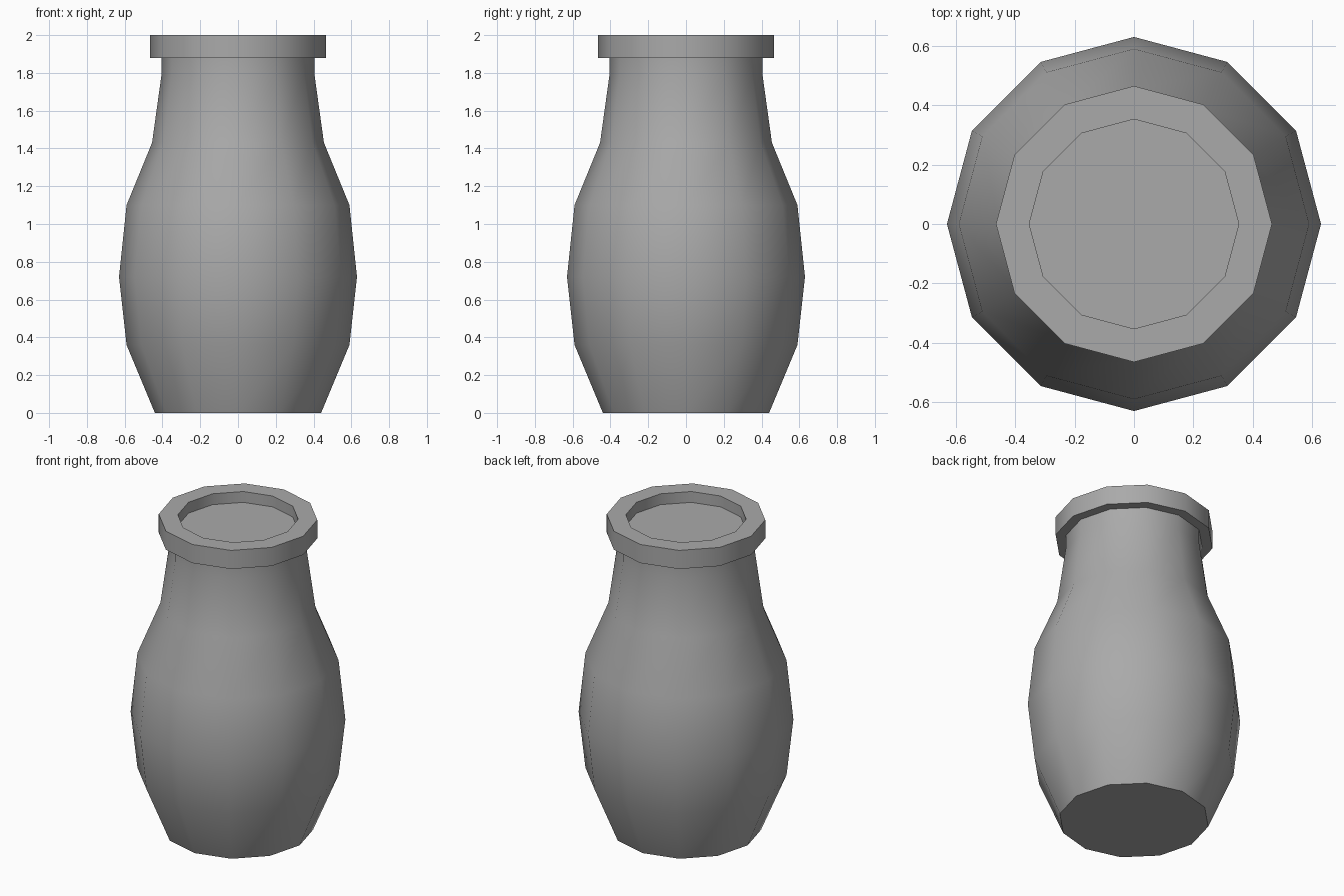
import bpy, bmesh, math

cube = bpy.data.objects.get("Cube")
if cube:
    bpy.data.objects.remove(cube, do_unlink=True)

SIDES = 12

grey = bpy.data.materials.new("plain grey")
grey.use_nodes = True
GREY = (0.4, 0.4, 0.4, 1)
grey.diffuse_color = GREY
grey.node_tree.nodes["Principled BSDF"].inputs["Base Color"].default_value = GREY


def lathe(name, profile, closed=False):
    """Turn an upward (radius, height) profile; cap both ends unless closed."""
    bm = bmesh.new()
    rings = []
    for r, z in profile:
        angles = [2 * math.pi * i / SIDES for i in range(SIDES)]
        rings.append([bm.verts.new((r * math.cos(a), r * math.sin(a), z)) for a in angles])
    pairs = list(zip(rings, rings[1:]))
    if closed:
        pairs.append((rings[-1], rings[0]))
    for low, high in pairs:
        for i in range(SIDES):
            j = (i + 1) % SIDES
            bm.faces.new((low[i], low[j], high[j], high[i]))
    if not closed:
        bm.faces.new(rings[0][::-1])
        bm.faces.new(rings[-1])
    bmesh.ops.recalc_face_normals(bm, faces=bm.faces)
    mesh = bpy.data.meshes.new(name)
    bm.to_mesh(mesh)
    bm.free()
    mesh.materials.append(grey)
    obj = bpy.data.objects.new(name, mesh)
    bpy.context.collection.objects.link(obj)
    bpy.ops.object.select_all(action="DESELECT")
    obj.select_set(True)
    bpy.context.view_layer.objects.active = obj
    bpy.ops.object.shade_smooth_by_angle(angle=math.radians(40))
    return obj


# Rounded body and neck, closed at the base and by a recessed lid inside the rim
lathe("jar_body", [(0.44, 0), (0.59, 0.36), (0.63, 0.72), (0.59, 1.1),
                   (0.455, 1.43), (0.405, 1.79), (0.405, 1.88), (0.405, 1.93)])

# Overhanging collar around the mouth
lathe("jar_rim", [(0.465, 1.88), (0.465, 2), (0.353, 2), (0.353, 1.88)], closed=True)
